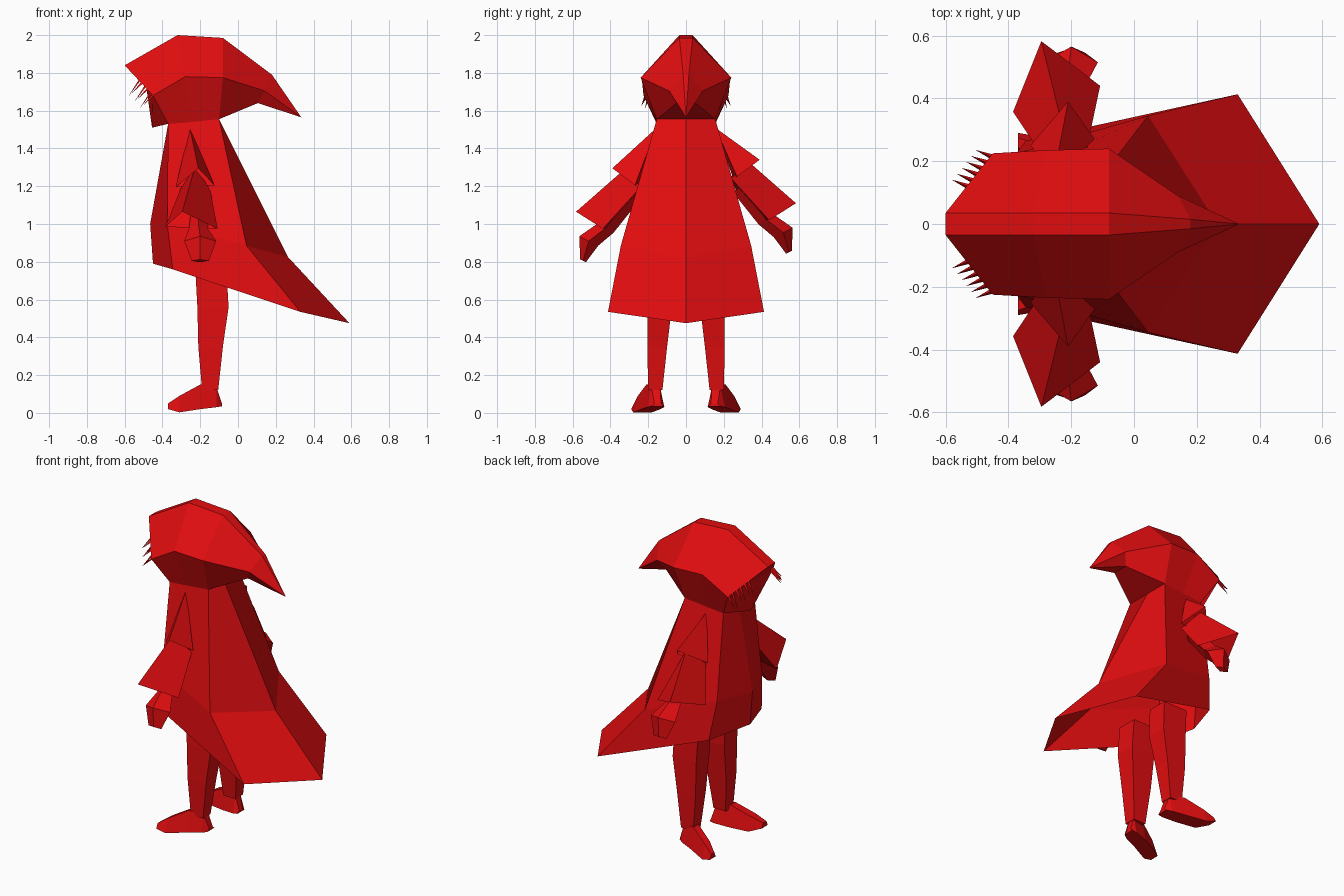
import bpy
import bmesh
from mathutils import Vector

default_cube = bpy.data.objects.get("Cube")
if default_cube:
    bpy.data.objects.remove(default_cube, do_unlink=True)

# One flat red for the whole figure
RED = (0.76, 0.004, 0.005, 1.0)
red = bpy.data.materials.new("cloak_red")
red.use_nodes = True
red.diffuse_color = RED
red.node_tree.nodes["Principled BSDF"].inputs["Base Color"].default_value = RED

BOTH = (1, -1)


def skin(name, rows, sides=BOTH, closed=False, caps=False):
    """Stretch faces between rows of points, for each side of the y = 0 plane."""
    bm = bmesh.new()
    for side in sides:
        grid = [[bm.verts.new((x, y * side, z)) for x, y, z in row] for row in rows]
        for lower, upper in zip(grid, grid[1:]):
            count = len(lower)
            for i in range(count if closed else count - 1):
                j = (i + 1) % count
                bm.faces.new((lower[i], lower[j], upper[j], upper[i]))
        if caps:
            bm.faces.new(grid[0])
            bm.faces.new(grid[-1])
    bmesh.ops.remove_doubles(bm, verts=bm.verts, dist=0.0005)
    bmesh.ops.recalc_face_normals(bm, faces=bm.faces)
    mesh = bpy.data.meshes.new(name)
    bm.to_mesh(mesh)
    bm.free()
    mesh.materials.append(red)
    obj = bpy.data.objects.new(name, mesh)
    bpy.context.collection.objects.link(obj)
    return obj


def centred(row):
    """The same row moved onto the middle plane."""
    return [(x, 0, z) for x, y, z in row]


# Hood: ridge, widest line and lower edge, front to pointed back
hood_tip = (0.335, 0, 1.565)
ridge = [(-0.6, 0.035, 1.84), (-0.32, 0.035, 2.0), (-0.08, 0.035, 1.985),
         (0.18, 0.015, 1.79), hood_tip]
brim = [(-0.45, 0.225, 1.68), (-0.28, 0.235, 1.78), (-0.08, 0.24, 1.775),
        (0.14, 0.09, 1.705), hood_tip]
neck = [(-0.37, 0.155, 1.53), (-0.24, 0.155, 1.54), (-0.1, 0.155, 1.555),
        (0.105, 0.05, 1.64), hood_tip]
skin("hood", [centred(ridge), ridge, brim, neck, centred(neck)])

# Face: shallow ridge set in the hood opening
brow, chin = (-0.485, 0, 1.72), (-0.455, 0, 1.51)
skin("face", [[ridge[0], brim[0], neck[0]],
              [(-0.6, 0, 1.84), brow, chin],])

# Hair: thin spikes hanging from the front edge of the hood
start, end = Vector(ridge[0]), Vector(brim[0])
for i in range(6):
    root = start.lerp(end, 0.4 + i * 0.1)
    root += Vector((0.03, 0, 0))
    reach = 0.07 if i % 2 else 0.1
    tip = root + Vector((-0.07, 0.03, -reach))
    base = [root + Vector(v) for v in ((0, 0, 0.012), (0, 0.012, -0.008), (0, -0.012, -0.008))]
    skin(f"hair_spike_{i + 1}", [base, [tip] * 3], closed=True)

# Cloak: collar, waist and trailing hem, from front middle to back middle
collar = [centred(neck)[0], neck[0], neck[2], centred(neck)[2]]
waist = [(-0.465, 0, 1.0), (-0.375, 0.225, 1.0), (0.045, 0.345, 0.885), (0.265, 0, 0.825)]
hem = [(-0.45, 0, 0.79), (-0.345, 0.265, 0.76), (0.33, 0.413, 0.535), (0.59, 0, 0.475)]
skin("cloak", [collar, waist, hem])


# Arms: two flared triangular sleeves and a mitten hand; the right arm hangs lower
def drop(row, amount):
    return [(x, y, z - amount) for x, y, z in row]


def diamond(x, y, z, wide, thick):
    """Four-sided arm section, tilted to follow the arm."""
    return [(x - wide, y, z), (x, y + thick, z + thick / 2),
            (x + wide, y, z), (x, y - thick, z - thick / 2)]


shoulder = (-0.255, 0.155, 1.51)
upper_cuff = [(-0.21, 0.39, 1.34), (-0.33, 0.25, 1.24), (-0.125, 0.27, 1.25)]
elbow = [(-0.23, 0.32, 1.34), (-0.3, 0.23, 1.24), (-0.15, 0.24, 1.24)]
lower_cuff = [(-0.295, 0.582, 1.11), (-0.385, 0.357, 1.03), (-0.108, 0.44, 1.02)]
forearm = [diamond(-0.2, 0.28, 1.19, 0.04, 0.035),
           diamond(-0.21, 0.43, 1.02, 0.05, 0.045),
           diamond(-0.2, 0.515, 0.955, 0.085, 0.05),
           diamond(-0.2, 0.545, 0.85, 0.045, 0.015)]
for label, side, sag in (("left", 1, 0), ("right", -1, 0.045)):
    skin(f"{label}_upper_sleeve", [[shoulder] * 3, drop(upper_cuff, sag)], (side,), closed=True)
    skin(f"{label}_lower_sleeve", [drop(elbow, sag), drop(lower_cuff, sag)], (side,), closed=True)
    skin(f"{label}_hand", [drop(row, sag) for row in forearm], (side,), closed=True, caps=True)


# Legs: tapered four-sided posts
def leg_ring(back, front, inner, outer, z):
    return [(front, inner, z), (back, inner, z), (back, outer, z), (front, outer, z)]


skin("legs", [leg_ring(-0.06, -0.225, 0.07, 0.2, 0.74),
              leg_ring(-0.05, -0.215, 0.075, 0.205, 0.56),
              leg_ring(-0.08, -0.21, 0.1, 0.205, 0.35),
              leg_ring(-0.105, -0.19, 0.125, 0.2, 0.12)],
     closed=True, caps=True)


# Feet: pointed shoes turned outwards
def foot_ring(x, y, low, high, half):
    return [(x, y - half, low), (x, y + half, low),
            (x, y + half * 0.5, high), (x, y - half * 0.5, high)]


skin("feet", [foot_ring(-0.085, 0.15, 0.035, 0.05, 0.035),
              foot_ring(-0.115, 0.16, 0.03, 0.14, 0.045),
              foot_ring(-0.2, 0.185, 0.02, 0.15, 0.05),
              foot_ring(-0.31, 0.23, 0.003, 0.09, 0.05),
              foot_ring(-0.37, 0.26, 0.02, 0.05, 0.03)],
     closed=True, caps=True)
